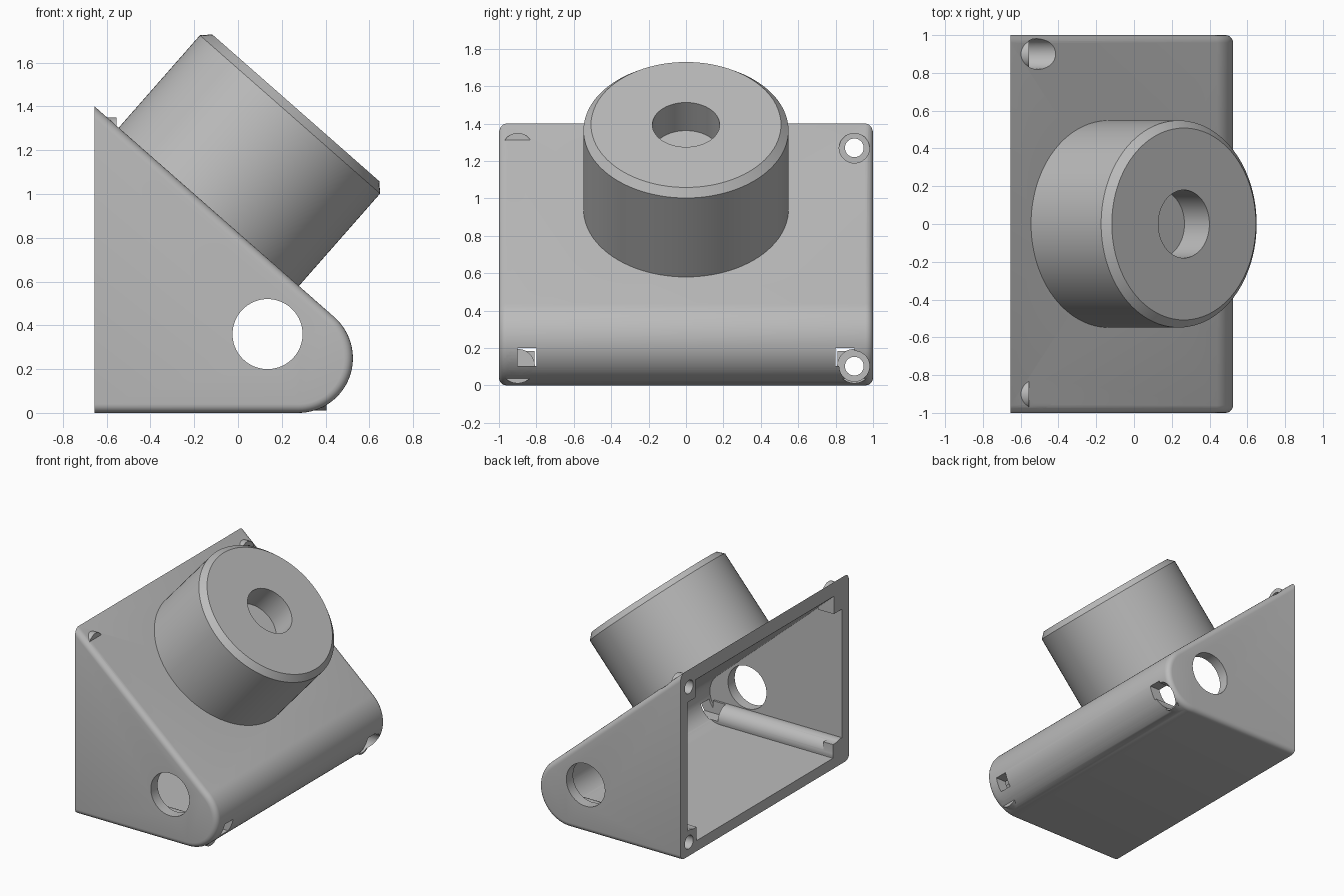
import bpy, bmesh
from math import sin, cos, radians
from mathutils import Vector, Matrix

if "Cube" in bpy.data.objects:
    bpy.data.objects.remove(bpy.data.objects["Cube"])

grey = bpy.data.materials.new("mid_grey")
grey.use_nodes = True
grey.diffuse_color = (0.5, 0.5, 0.5, 1)
grey.node_tree.nodes["Principled BSDF"].inputs["Base Color"].default_value = (0.5, 0.5, 0.5, 1)

BACK = -0.655                      # open mounting face
WALL = 0.08
TILT = radians(41.3)               # lean of the sloped face
NORMAL = Vector((sin(TILT), 0, cos(TILT)))
SEAT = Vector((-0.132, 0, 0.943))  # where the barrel meets the slope
X_AXIS = Vector((1, 0, 0))


def finish(bm, name):
    bmesh.ops.recalc_face_normals(bm, faces=bm.faces)
    mesh = bpy.data.meshes.new(name)
    bm.to_mesh(mesh)
    bm.free()
    mesh.materials.append(grey)
    obj = bpy.data.objects.new(name, mesh)
    bpy.context.collection.objects.link(obj)
    return obj


def cylinder(name, start, axis, length, radius, chamfer=0, sides=96):
    bm = bmesh.new()
    turn = axis.to_track_quat('Z', 'Y').to_matrix().to_4x4()
    bmesh.ops.create_cone(bm, cap_ends=True, segments=sides, radius1=radius, radius2=radius,
                          depth=length, matrix=Matrix.Translation((0, 0, length / 2)))
    if chamfer:
        rim = [e for e in bm.edges if all(v.co.z > length - 0.001 for v in e.verts)]
        bmesh.ops.bevel(bm, geom=rim, offset=chamfer, segments=1, affect='EDGES')
    bm.transform(Matrix.Translation(start) @ turn)
    return finish(bm, name)


def box(name, low, high):
    low, high = Vector(low), Vector(high)
    bm = bmesh.new()
    bmesh.ops.create_cube(bm, size=1)
    bm.transform(Matrix.Translation((low + high) / 2) @ Matrix.Diagonal((high - low).to_4d()))
    return finish(bm, name)


def wedge(name, inset, half_width, rounding=0):
    """Side profile with a rounded toe, extruded across y."""
    bm = bmesh.new()
    r, cx, cz, far = 0.25 - inset, 0.275, 0.25, -0.9
    steps = 32
    end = radians(90) - TILT
    points = [(far, cz - r)]
    for i in range(steps + 1):
        a = radians(-90) + (end + radians(90)) * i / steps
        points.append((cx + r * cos(a), cz + r * sin(a)))
    x, z = points[-1]
    points.append((far, z + (x - far) * sin(TILT) / cos(TILT)))
    face = bm.faces.new([bm.verts.new((x, -half_width, z)) for x, z in points])
    side = bmesh.ops.extrude_face_region(bm, geom=[face])["geom"]
    moved = [v for v in side if isinstance(v, bmesh.types.BMVert)]
    bmesh.ops.translate(bm, verts=moved, vec=(0, 2 * half_width, 0))
    bmesh.ops.recalc_face_normals(bm, faces=bm.faces)
    if rounding:
        rims = [e for e in bm.edges if abs(e.verts[0].co.y - e.verts[1].co.y) < 0.001]
        bmesh.ops.bevel(bm, geom=rims, offset=rounding, segments=5, profile=0.5, affect='EDGES')
    return finish(bm, name)


def combine(target, tool, operation):
    mod = target.modifiers.new(operation.lower(), 'BOOLEAN')
    mod.operation, mod.object, mod.solver = operation, tool, 'EXACT'
    bpy.context.view_layer.objects.active = target
    bpy.ops.object.modifier_apply(modifier=mod.name)
    bpy.data.objects.remove(tool)


def cut(target, tool):
    combine(target, tool, 'DIFFERENCE')


def join(target, tool):
    combine(target, tool, 'UNION')


# Wedge shell with a flat back, and the chamfered barrel on its slope
housing = wedge("housing", 0, 1, 0.04)
cut(housing, box("back_trim", (-2, -2, -1), (BACK, 2, 3)))
join(housing, cylinder("barrel", SEAT - NORMAL * 0.04, NORMAL, 0.64, 0.548, 0.04))

# Hollow interior, barrel bore, front opening and side holes
cut(housing, wedge("cavity", WALL, 1 - WALL))
cut(housing, cylinder("bore", SEAT - NORMAL * 0.12, NORMAL, 0.62, 0.45))
cut(housing, cylinder("opening", SEAT + NORMAL * 0.4, NORMAL, 0.4, 0.18))
cut(housing, cylinder("side_hole", Vector((0.135, -1.5, 0.36)), Vector((0, 1, 0)), 3, 0.16))

# Screw posts with corner blocks and recessed heads
for s in (-1, 1):
    def corner(name, x0, x1, y0, y1, z0, z1):
        ys = sorted((s * y0, s * y1))
        return box(name, (x0, ys[0], z0), (x1, ys[1], z1))

    y = 0.9 * s
    low, high = Vector((BACK, y, 0.103)), Vector((BACK, y, 1.27))
    join(housing, cylinder("low_post", low, X_AXIS, 1.06, 0.092, sides=48))
    join(housing, corner("low_block", BACK, BACK + 0.08, 0.81, 0.95, 0.04, 0.183))
    join(housing, corner("high_block", BACK, BACK + 0.13, 0.82, 0.95, 1.16, 1.27))
    cut(housing, cylinder("high_recess", Vector((-0.555, y, 1.27)), X_AXIS, 0.5, 0.081, sides=48))
    join(housing, cylinder("high_post", high, X_AXIS, 0.1, 0.08, sides=48))
    cut(housing, cylinder("low_recess", Vector((0.3, y, 0.103)), X_AXIS, 0.5, 0.081, sides=48))
    cut(housing, corner("low_notch", 0.3, 0.7, 0.8, 0.9, 0.103, 0.2))
    for start in (low, high):
        cut(housing, cylinder("screw_hole", start - X_AXIS * 0.2, X_AXIS, 1.6, 0.05, sides=48))

bpy.ops.object.select_all(action='DESELECT')
housing.select_set(True)
bpy.context.view_layer.objects.active = housing
bpy.ops.object.shade_smooth_by_angle(angle=radians(30))
